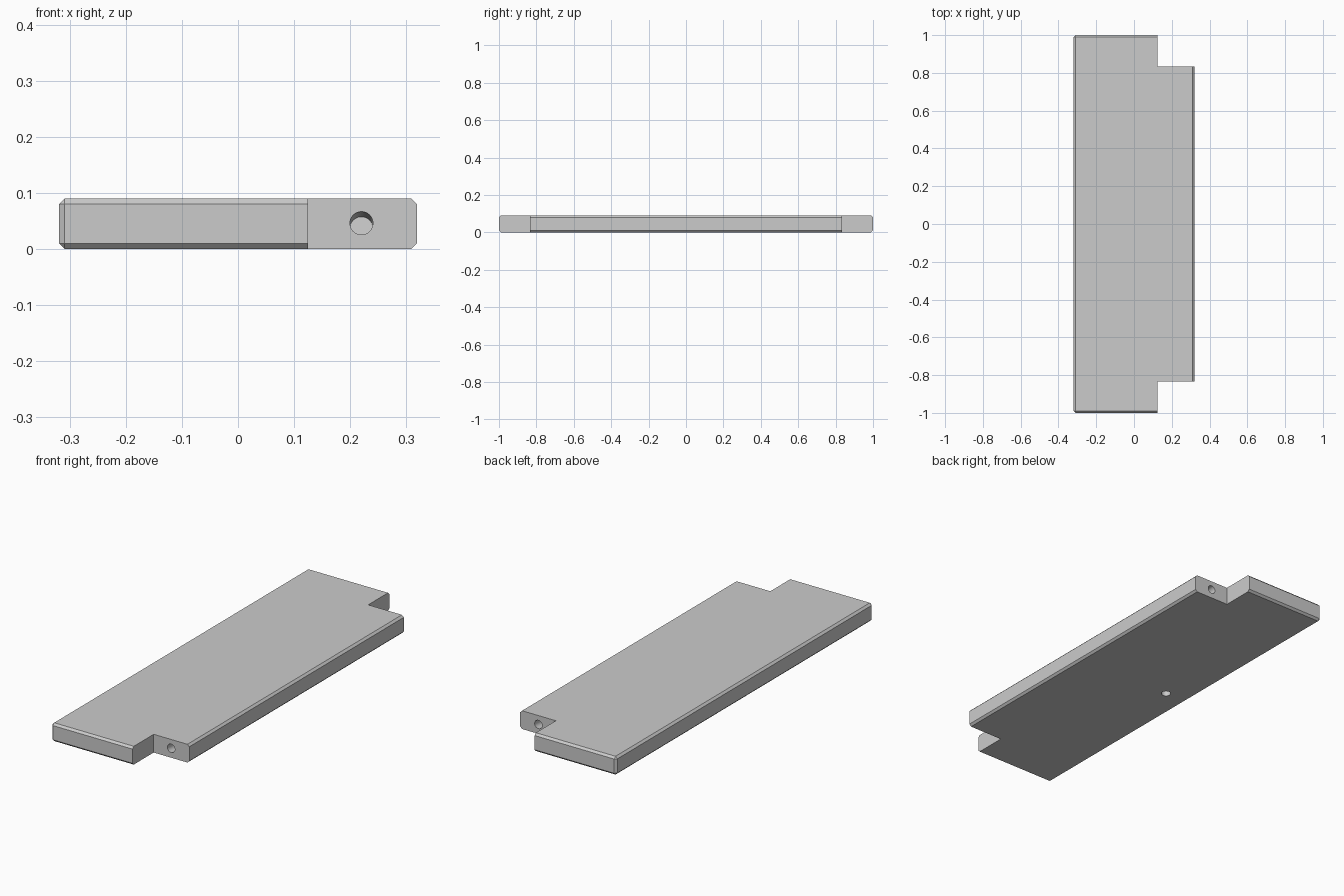
import bpy, math
from mathutils import Vector

if "Cube" in bpy.data.objects:
    bpy.data.objects.remove(bpy.data.objects["Cube"])


def box(name, lo, hi):
    lo, hi = Vector(lo), Vector(hi)
    bpy.ops.mesh.primitive_cube_add(size=1, location=(lo + hi) / 2)
    ob = bpy.context.object
    ob.name = name
    ob.scale = hi - lo
    bpy.ops.object.transform_apply(location=True, rotation=False, scale=True)
    return ob


def drill(name, mouth, direction, radius, depth):
    # cylinder centred on the mouth, so half of it goes into the panel
    bpy.ops.mesh.primitive_cylinder_add(vertices=32, radius=radius, depth=2 * depth, location=mouth)
    ob = bpy.context.object
    ob.name = name
    ob.rotation_mode = 'QUATERNION'
    ob.rotation_quaternion = Vector(direction).to_track_quat('Z', 'Y')
    return ob


def apply(ob, mod):
    bpy.context.view_layer.objects.active = ob
    bpy.ops.object.modifier_apply(modifier=mod.name)


# chamfered panel
panel = box("panel", (-0.319, -1, 0), (0.319, 1, 0.09))
bevel = panel.modifiers.new("chamfer", 'BEVEL')
bevel.width = 0.01
bevel.segments = 1
apply(panel, bevel)

# corner notches and hinge pin holes at both ends, latch hole underneath
cutters = [drill("latch_hole_cutter", (-0.198, 0, 0), (0, 0, 1), 0.022, 0.05)]
for end, s in (("front", -1), ("back", 1)):
    y0, y1 = sorted((s * 0.835, s * 1.1))
    cutters.append(box(end + "_notch_cutter", (0.125, y0, -0.1), (0.5, y1, 0.2)))
    cutters.append(drill(end + "_pin_hole_cutter", (0.22, s * 0.835, 0.046),
                         (0, -s, -0.09), 0.0205, 0.1))

for c in cutters:
    c.hide_render = True
    cut = panel.modifiers.new("cut", 'BOOLEAN')
    cut.operation = 'DIFFERENCE'
    cut.solver = 'EXACT'
    cut.object = c
    apply(panel, cut)
    bpy.data.objects.remove(c, do_unlink=True)

# smooth hole walls, crisp chamfers
bpy.ops.object.select_all(action='DESELECT')
panel.select_set(True)
bpy.context.view_layer.objects.active = panel
bpy.ops.object.shade_smooth_by_angle(angle=math.radians(30))
